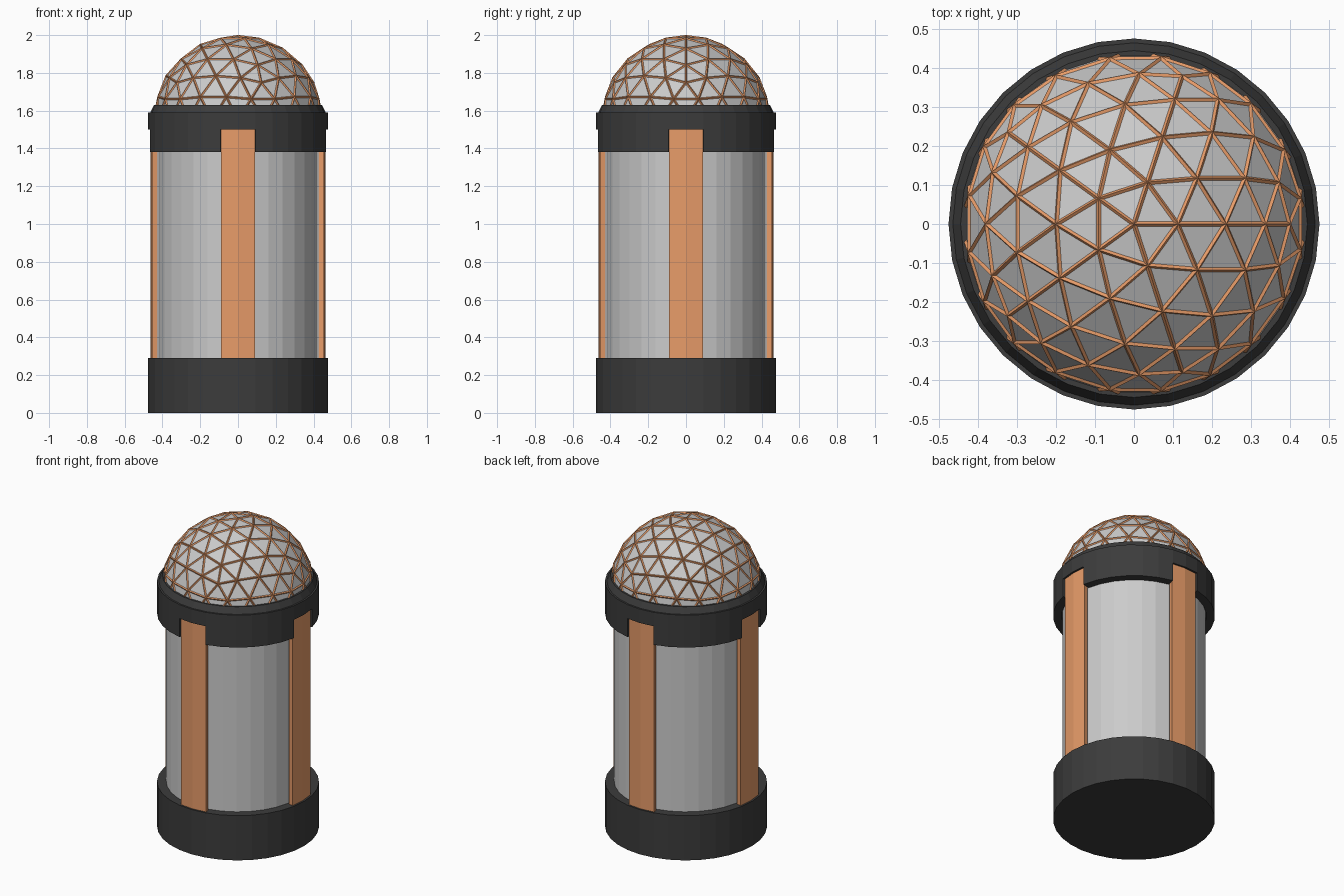
import bpy, bmesh
from math import sin, cos, pi, radians

if "Cube" in bpy.data.objects:
    bpy.data.objects.remove(bpy.data.objects["Cube"])

SIDES = 32
STEP = 2 * pi / SIDES


def material(name, rgb):
    m = bpy.data.materials.new(name)
    m.diffuse_color = (*rgb, 1)
    m.use_nodes = True
    m.node_tree.nodes["Principled BSDF"].inputs["Base Color"].default_value = m.diffuse_color
    return m


DARK = material("dark_metal", (0.045, 0.045, 0.045))
COPPER = material("copper", (0.80, 0.33, 0.14))


def finish(bm, name, mat=None):
    bmesh.ops.remove_doubles(bm, verts=bm.verts, dist=1e-6)
    bmesh.ops.recalc_face_normals(bm, faces=bm.faces)
    me = bpy.data.meshes.new(name)
    bm.to_mesh(me)
    bm.free()
    ob = bpy.data.objects.new(name, me)
    bpy.context.collection.objects.link(ob)
    if mat:
        me.materials.append(mat)
    return ob


def sweep(bm, profile, first=0, count=SIDES):
    """Turn a closed (radius, z) profile through some of the 32 facets."""
    full = count == SIDES
    rings = [[bm.verts.new((r * cos(a), r * sin(a), z)) for r, z in profile]
             for a in ((first + i) * STEP for i in range(count + (not full)))]
    n = len(profile)
    for i in range(count):
        a, b = rings[i], rings[(i + 1) % len(rings)]
        for j in range(n):
            k = (j + 1) % n
            bm.faces.new((a[j], b[j], b[k], a[k]))
    if not full:
        bm.faces.new(rings[0])
        bm.faces.new(rings[-1])


def cylinder(name, r, z0, z1, mat=None):
    bm = bmesh.new()
    geo = bmesh.ops.create_cone(bm, cap_ends=True, segments=SIDES,
                                radius1=r, radius2=r, depth=z1 - z0)
    bmesh.ops.translate(bm, verts=geo["verts"], vec=(0, 0, (z0 + z1) / 2))
    return finish(bm, name, mat)


def box_profile(r0, r1, z0, z1):
    return [(r0, z0), (r1, z0), (r1, z1), (r0, z1)]


# Base and body
cylinder("base", 0.476, 0, 0.29, DARK)
cylinder("body", 0.422, 0.28, 1.58)

# Collar: chamfered ring, with four notched skirt sections below
bm = bmesh.new()
sweep(bm, [(0.425, 1.5), (0.476, 1.5), (0.476, 1.59), (0.465, 1.59),
           (0.445, 1.63), (0.425, 1.63)])
finish(bm, "collar", DARK)
bm = bmesh.new()
for q in range(4):
    sweep(bm, box_profile(0.425, 0.476, 1.38, 1.5), q * 8 + 1, 6)
finish(bm, "collar_skirt", DARK)

# Four copper straps, two facets wide
bm = bmesh.new()
for q in range(4):
    sweep(bm, box_profile(0.435, 0.464, 0.28, 1.5), q * 8 - 1, 2)
finish(bm, "straps", COPPER)


# Geodesic dome: panels and a copper lattice along their edges
def dome(name, r, mat=None):
    bm = bmesh.new()
    bmesh.ops.create_icosphere(bm, subdivisions=3, radius=r)
    low = [f for f in bm.faces if f.calc_center_median().z < -0.02]
    bmesh.ops.delete(bm, geom=low, context="FACES")
    ob = finish(bm, name, mat)
    ob.location.z = 1.55
    return ob


dome("dome_panels", 0.445)
lattice = dome("dome_lattice", 0.445, COPPER)
wire = lattice.modifiers.new("wire", "WIREFRAME")
wire.thickness = 0.012
wire.offset = 0
wire.use_replace = True
wire.use_boundary = True
